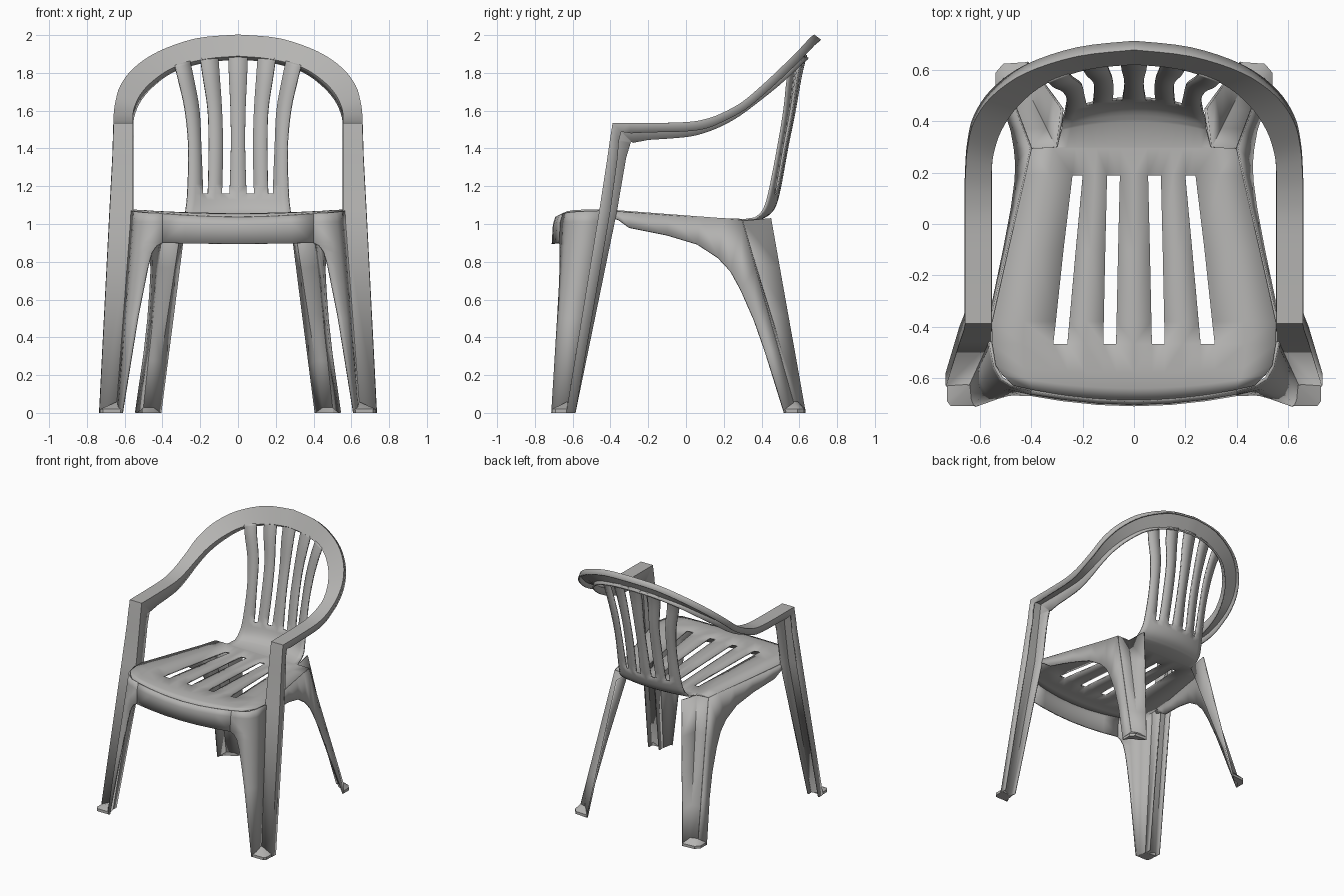
import bpy, bmesh, math
from mathutils import Vector

plastic = bpy.data.materials.new("grey plastic")
plastic.diffuse_color = (0.46, 0.455, 0.445, 1)
plastic.roughness = 0.6


def lerp(a, b, t):
    return tuple(p + (q - p) * t for p, q in zip(a, b))


def smooth(rows, n):
    """Catmull-Rom interpolation through equal-length tuples."""
    out = []
    for i in range(len(rows) - 1):
        p0, p1 = rows[max(i - 1, 0)], rows[i]
        p2, p3 = rows[i + 1], rows[min(i + 2, len(rows) - 1)]
        for s in range(n):
            t = s / n
            out.append(tuple(0.5 * (2 * b + (c - a) * t + (2 * a - 5 * b + 4 * c - d) * t * t
                                    + (3 * b - a - 3 * c + d) * t ** 3)
                             for a, b, c, d in zip(p0, p1, p2, p3)))
    return out + [rows[-1]]


def finish(name, bm, thick):
    bmesh.ops.remove_doubles(bm, verts=bm.verts, dist=0.0005)
    bmesh.ops.recalc_face_normals(bm, faces=bm.faces)
    me = bpy.data.meshes.new(name)
    bm.to_mesh(me)
    bm.free()
    ob = bpy.data.objects.new(name, me)
    bpy.context.collection.objects.link(ob)
    me.materials.append(plastic)
    mir = ob.modifiers.new("mirror", 'MIRROR')
    mir.merge_threshold = 0.001
    if thick:
        sol = ob.modifiers.new("thickness", 'SOLIDIFY')
        sol.thickness = thick
        sol.offset = 0
    bpy.ops.object.select_all(action='DESELECT')
    ob.select_set(True)
    bpy.context.view_layer.objects.active = ob
    bpy.ops.object.shade_smooth_by_angle(angle=math.radians(32))
    return ob


def sheet(name, grid, thick=0.012, skip=lambda r, c: False):
    """Thin mirrored shell from rows of points."""
    bm = bmesh.new()
    vs = [[bm.verts.new(p) for p in row] for row in grid]
    for r in range(len(vs) - 1):
        for c in range(len(vs[r]) - 1):
            if not skip(r, c):
                bm.faces.new((vs[r][c], vs[r][c + 1], vs[r + 1][c + 1], vs[r + 1][c]))
    bmesh.ops.delete(bm, geom=[v for v in bm.verts if not v.link_faces], context='VERTS')
    return finish(name, bm, thick)


def foot(name, outline):
    """Small pad; each outline point carries its own top height."""
    bm = bmesh.new()
    lo = [bm.verts.new((x, y, 0)) for x, y, h in outline]
    hi = [bm.verts.new((x, y, h)) for x, y, h in outline]
    bm.faces.new(lo)
    top = bm.faces.new(hi)
    n = len(lo)
    for i in range(n):
        bm.faces.new((lo[i], lo[(i + 1) % n], hi[(i + 1) % n], hi[i]))
    bmesh.ops.triangulate(bm, faces=[top])
    finish(name, bm, 0)


# seat and slatted back: y, z, y-bow, z-bow, slot edges (4), half width
rows = [
    (-.685, 1.035, .25, .12, .07, .12, .26, .315, .47),
    (-.64, 1.048, .20, .08, .07, .12, .26, .315, .515),
    (-.58, 1.052, .10, .06, .07, .12, .26, .315, .54),
    (-.468, 1.052, 0, .06, .07, .12, .26, .315, .553),
    (-.38, 1.05, 0, .06, .068, .118, .252, .305, .553),
    (-.10, 1.035, 0, .05, .062, .112, .227, .275, .49),
    (.19, 1.018, 0, .04, .055, .105, .20, .24, .423),
    (.295, 1.015, 0, .04, .052, .10, .19, .23, .40),
    (.30, 1.015, 0, .04, .05, .10, .19, .225, .30),
]
rows += smooth([
    (.40, 1.03, -.4, 0, .05, .095, .18, .21, .283),
    (.455, 1.07, -.6, 0, .047, .09, .17, .20, .278),
    (.49, 1.16, -.7, 0, .045, .085, .16, .187, .268),
    (.535, 1.4, -.7, 0, .038, .08, .155, .195, .262),
    (.575, 1.6, -.7, 0, .04, .085, .16, .205, .28),
    (.607, 1.78, -.7, -.2, .048, .097, .185, .235, .315),
    (.635, 1.895, -.7, -.5, .052, .105, .20, .255, .335),
], 4)
grid = []
for y, z, k, lift, a, b, c, d, e in rows:
    xs = (0, a, b, (b + c) / 2, c, d, (d + e) / 2, e)
    grid.append([(x, y + k * x * x, z + lift * x * x) for x in xs])


def slot(r, c):
    y = (rows[r][0] + rows[r + 1][0]) / 2
    z = (rows[r][1] + rows[r + 1][1]) / 2
    return c in (1, 4) and (-.468 < y < .19 or z > 1.16)


sheet("seat_and_back", grid, skip=slot)

# arm and top rail: outer edge, inner edge, flange direction (y, z), flange depths
front = [
    (.73, -.63, 0, .64, -.63, 0, 1, 0, .045, .045),
    (.675, -.455, 1.07, .56, -.455, 1.07, 1, 0, .055, .09),
    (.66, -.412, 1.35, .56, -.412, 1.35, 1, 0, .05, .095),
    (.657, -.398, 1.45, .56, -.398, 1.45, .95, -.2, .045, .11),
    (.655, -.385, 1.53, .56, -.385, 1.53, .7, -.7, .06, .135),
    (.655, -.30, 1.53, .56, -.30, 1.53, .2, -1, .05, .1),
]
rail = smooth([
    (.655, -.2, 1.53, .56, -.2, 1.53, 0, -1, .045, .085),
    (.655, 0, 1.535, .56, 0, 1.535, 0, -1, .045, .075),
    (.655, .11, 1.553, .56, .10, 1.55, .1, -1, .045, .065),
    (.653, .20, 1.587, .56, .185, 1.575, .25, -.95, .04, .055),
    (.645, .30, 1.643, .553, .27, 1.615, .4, -.9, .04, .045),
    (.62, .40, 1.727, .52, .37, 1.685, .5, -.85, .04, .04),
    (.55, .50, 1.82, .45, .47, 1.76, .6, -.8, .04, .035),
    (.42, .59, 1.908, .34, .555, 1.83, .7, -.7, .04, .03),
    (.22, .655, 1.977, .17, .61, 1.875, .77, -.64, .04, .025),
    (0, .68, 1.997, 0, .627, 1.89, .77, -.64, .04, .025),
], 4)
grid = []
for ox, oy, oz, ix, iy, iz, fy, fz, do, di in front + rail:
    grid.append([(ox, oy + fy * do, oz + fz * do), (ox, oy, oz),
                 (ix, iy, iz), (ix, iy + fy * di, iz + fz * di)])
sheet("arm_and_top_rail", grid)

# front apron
grid = []
for x, y, z in ((0, -.687, 1.035), (.14, -.682, 1.038), (.28, -.667, 1.045), (.40, -.647, 1.053)):
    grid.append([(x, y, z), (x, y - .012, z - .04), (x, y - .018, .895 + .03 * x * x)])
sheet("front_apron", grid)

# front leg: inner edge and rounded corner, meeting the arm post
levels = [(1.055, .40, -.647), (1.01, .40, -.66), (.90, .40, -.666), (.885, .43, -.665),
          (.85, .455, -.664), (.78, .475, -.664), (.68, .495, -.667), (.5, .53, -.677), (0, .61, -.705)]
grid = []
for z, ex, ey in levels:
    t = 1 - z / 1.07
    crease = lerp((.56, -.455), (.64, -.63), t)
    p1 = lerp((.475, -.625), (.617, -.708), t)
    p2 = lerp((.515, -.60), (.625, -.702), t)
    p3 = lerp((.54, -.555), (.632, -.685), t)
    zz = lambda i: z + (0.015 * i / 4 if z > 1.05 else 0)
    grid.append([(*p, zz(i)) for i, p in enumerate(((ex, ey), p1, p2, p3, crease))])
sheet("front_leg", grid)

# side apron running into the outer flank of the back leg
B0, B1 = (.40, .295, 1.02), (.505, .575, .03)
C0, C1 = (.30, .295, 1.015), (.45, .595, .03)
D0, D1 = (.28, .45, 1.03), (.41, .63, 0)
tops = [(.555, -.42, 1.07), (.553, -.37, 1.067), (.535, -.29, 1.06), (.49, -.1, 1.046), (.45, .07, 1.035), (.42, .2, 1.027)]
lows = [(.56, -.41, 1.04), (.56, -.355, 1.02), (.547, -.30, .98), (.505, -.1, .94),
        (.475, .06, .892), (.46, .17, .82)]
for t, a in ((0, (.458, .235, .75)), (.25, (.463, .29, .65)), (.45, (.475, .36, .49)),
             (.68, (.494, .42, .32)), (1, (.54, .52, 0))):
    tops.append(lerp(B0, B1, t))
    lows.append(a)
sheet("side_apron", [[a, b] for a, b in zip(tops, lows)])

# back leg: recessed channel floor and rear flank
sheet("back_leg", [[lerp(B0, B1, t / 4), lerp(C0, C1, t / 4), lerp(D0, D1, t / 4)] for t in range(5)])

# feet
foot("front_foot", [(.73, -.62, .02), (.73, -.69, .02), (.715, -.71, .02), (.62, -.71, .02), (.638, -.628, .06)])
foot("back_foot", [(.54, .52, .02), (.54, .59, .02), (.51, .625, .02), (.41, .632, .02),
                   (.45, .592, .06), (.503, .572, .06)])
